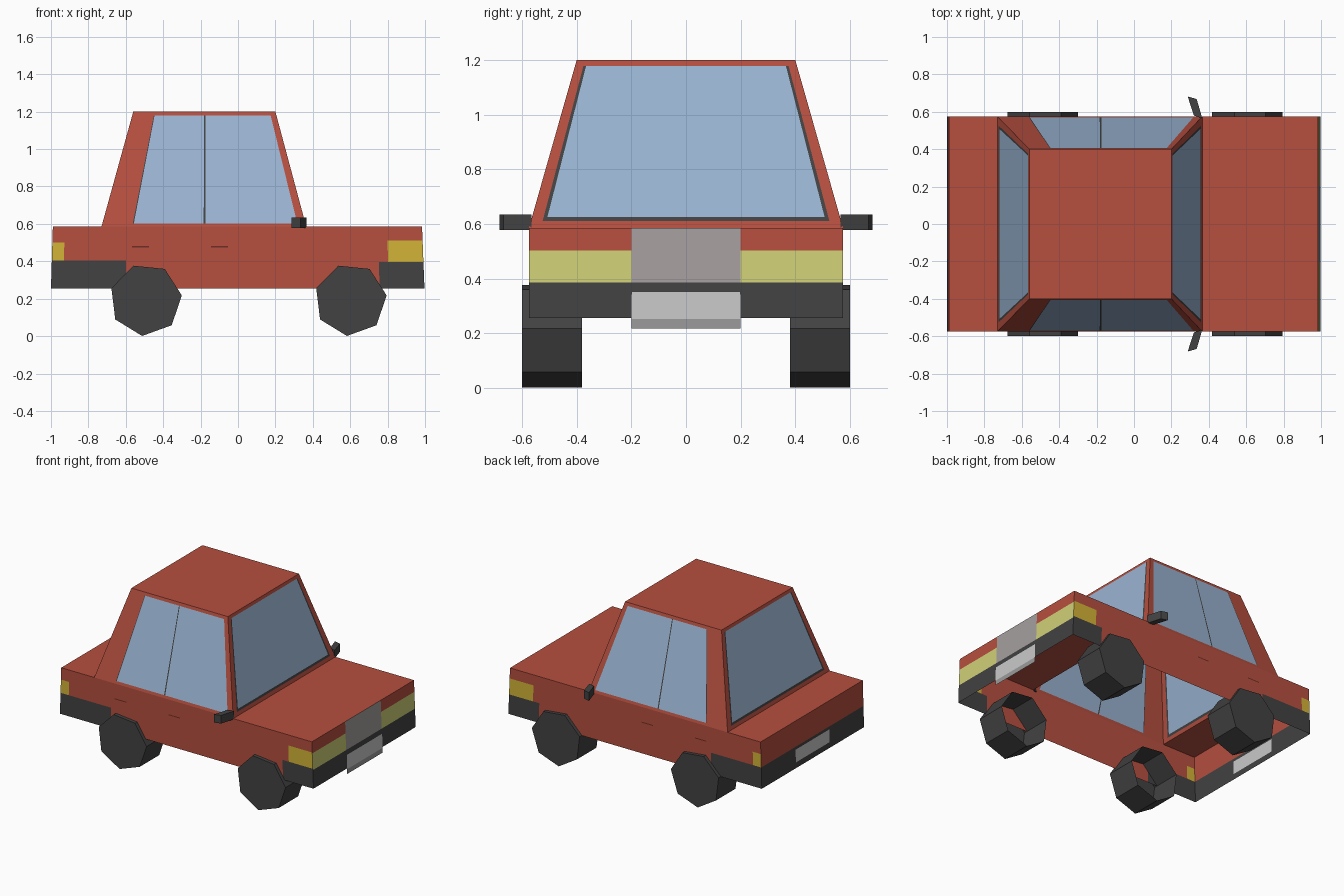
import bpy, bmesh, math
from mathutils import Vector

if "Cube" in bpy.data.objects:
    bpy.data.objects.remove(bpy.data.objects["Cube"])


def srgb(r, g, b):
    return tuple(((c / 255 + 0.055) / 1.055) ** 2.4 for c in (r, g, b)) + (1,)


COLOURS = {
    "red paint": srgb(182, 79, 63),
    "dark rubber": srgb(66, 66, 66),
    "window glass": srgb(154, 180, 210),
    "amber lamp": srgb(212, 180, 55),
    "headlight": srgb(208, 208, 120),
    "grille grey": srgb(166, 159, 159),
    "plate grey": srgb(202, 202, 202),
    "lower plate grey": srgb(155, 155, 155),
    "handle dark red": srgb(110, 45, 38),
}
MATS = []
for name, col in COLOURS.items():
    m = bpy.data.materials.new(name)
    m.diffuse_color = col
    m.use_nodes = True
    m.node_tree.nodes["Principled BSDF"].inputs["Base Color"].default_value = m.diffuse_color
    MATS.append(m)
RED, DARK, GLASS, AMBER, LAMP, GRILLE, PLATE, LOWER, HANDLE = range(9)


def finish(name, bm, mat=None):
    me = bpy.data.meshes.new(name)
    bmesh.ops.remove_doubles(bm, verts=bm.verts, dist=0.0005)
    bm.normal_update()
    for m in MATS if mat is None else [MATS[mat]]:
        me.materials.append(m)
    bm.to_mesh(me)
    bm.free()
    ob = bpy.data.objects.new(name, me)
    bpy.context.collection.objects.link(ob)
    return ob


def panel(bm, corners, us=(0, 1), vs=(0, 1), rule=lambda u, v: RED):
    """Quad (bl, br, tr, tl) cut at the fractions us, vs; coloured by rule at cell centres."""
    bl, br, tr, tl = map(Vector, corners)

    def point(u, v):
        return bl.lerp(br, u).lerp(tl.lerp(tr, u), v)
    grid = [[bm.verts.new(point(u, v)) for u in us] for v in vs]
    for j in range(len(vs) - 1):
        for i in range(len(us) - 1):
            f = bm.faces.new((grid[j][i], grid[j][i + 1], grid[j + 1][i + 1], grid[j + 1][i]))
            f.normal_update()
            if f.normal.dot(f.calc_center_median() - Vector((-0.15, 0, 0.42))) < 0:
                f.normal_flip()
            f.material_index = rule((us[i] + us[i + 1]) / 2, (vs[j] + vs[j + 1]) / 2)


def fractions(values):
    a, b = values[0], values[-1]
    return [(v - a) / (b - a) for v in values]


W, Z0, Z1 = 0.575, 0.255, 0.585
XB, XF = -1.0, 0.997                 # body ends at the bottom
TB, TF = -0.99, 0.984                # body ends at the top


def fx(u):
    return -1 + 2 * u


def fz(v):
    return Z0 + (Z1 - Z0) * v


# Lower body: open-bottomed shell with painted bumpers and lamps
def side_rule(u, v):
    x, z = fx(u), fz(v)
    if x < -0.6 and z < 0.405:
        return DARK
    if x > 0.76 and z < 0.395:
        return DARK
    if (x < -0.935 and z < 0.5) or (x > 0.81 and z < 0.51):
        return AMBER
    return RED


def front_rule(u, v):
    z = fz(v)
    if z < 0.385:
        return DARK
    if abs(u - 0.5) < 0.174:
        return GRILLE
    return LAMP if z < 0.503 else RED


def rear_rule(u, v):
    z = fz(v)
    if abs(u - 0.5) < 0.165 and 0.295 < z < 0.385:
        return PLATE
    return DARK if z < 0.405 else RED


bm = bmesh.new()
for s in (-1, 1):
    y = s * W
    panel(bm, [(XB, y, Z0), (XF, y, Z0), (TF, y, Z1), (TB, y, Z1)],
          fractions([-1, -0.935, -0.6, 0.76, 0.81, 1]),
          fractions([Z0, 0.395, 0.405, 0.5, 0.51, Z1]), side_rule)
panel(bm, [(XF, -W, Z0), (XF, W, Z0), (TF, W, Z1), (TF, -W, Z1)],
      fractions([-W, -0.2, 0.2, W]), fractions([Z0, 0.385, 0.503, Z1]), front_rule)
panel(bm, [(XB, W, Z0), (XB, -W, Z0), (TB, -W, Z1), (TB, W, Z1)],
      fractions([-W, -0.19, 0.19, W]), fractions([Z0, 0.295, 0.385, 0.405, Z1]), rear_rule)
CB, CF = -0.73, 0.365                # cabin foot
panel(bm, [(CF, -W, Z1), (TF, -W, Z1), (TF, W, Z1), (CF, W, Z1)])
panel(bm, [(TB, -W, Z1), (CB, -W, Z1), (CB, W, Z1), (TB, W, Z1)])
finish("car_body", bm)

# Cabin: tapered, with windows cut into each wall
RB, RF, RW, RZ = -0.56, 0.20, 0.40, 1.2


def side_glass(u, v):
    if not (0.15 < u < 0.96 and 0.03 < v < 0.965):
        return RED
    return DARK if abs(u - 0.503) < 0.004 or u < 0.155 else GLASS


def end_glass(u, v):
    if not (0.038 < u < 0.962 and 0.04 < v < 0.965):
        return RED
    return GLASS if 0.05 < u < 0.95 and v > 0.065 else DARK


bm = bmesh.new()
for s in (-1, 1):
    panel(bm, [(CB, s * W, Z1), (CF, s * W, Z1), (RF, s * RW, RZ), (RB, s * RW, RZ)],
          (0, 0.15, 0.155, 0.499, 0.507, 0.96, 1), (0, 0.03, 0.965, 1), side_glass)
for foot, roof in ((CF, RF), (CB, RB)):
    panel(bm, [(foot, -W, Z1), (foot, W, Z1), (roof, RW, RZ), (roof, -RW, RZ)],
          (0, 0.038, 0.05, 0.95, 0.962, 1), (0, 0.04, 0.065, 0.965, 1), end_glass)
panel(bm, [(RB, -RW, RZ), (RF, -RW, RZ), (RF, RW, RZ), (RB, RW, RZ)])
finish("cabin", bm)

# Front number plate, hanging a little below the bumper
bm = bmesh.new()
panel(bm, [(1.0, -0.2, 0.217), (1.0, 0.2, 0.217), (0.999, 0.2, 0.353), (0.999, -0.2, 0.353)],
      (0, 1), (0, 0.25, 1), lambda u, v: LOWER if v < 0.25 else PLATE)
finish("front_plate", bm)

# Wheels: seven-sided, capped outside and open inside
R = 0.194
for end, cx in (("rear", -0.493), ("front", 0.602)):
    for side, s in (("left", 1), ("right", -1)):
        bm = bmesh.new()
        rings = []
        for y in (0.38, 0.6):
            rings.append([bm.verts.new((cx + R * math.cos(math.radians(7) + k * math.tau / 7), s * y,
                                        R + R * math.sin(math.radians(7) + k * math.tau / 7)))
                          for k in range(7)])
        a, b = rings
        bm.faces.new(b)
        for k in range(7):
            n = (k + 1) % 7
            bm.faces.new((a[k], a[n], b[n], b[k]))
        bmesh.ops.recalc_face_normals(bm, faces=bm.faces)
        finish(f"{end}_{side}_wheel", bm, DARK)

# Wing mirrors: swept-back prisms
for side, s in (("left", 1), ("right", -1)):
    bm = bmesh.new()
    outline = [(0.365, 0.565), (0.335, 0.668), (0.287, 0.682), (0.32, 0.58)]
    f = bm.faces.new([bm.verts.new((x, s * y, 0.577)) for x, y in outline])
    ext = bmesh.ops.extrude_face_region(bm, geom=[f])
    bmesh.ops.translate(bm, vec=(0, 0, 0.058),
                        verts=[v for v in ext["geom"] if isinstance(v, bmesh.types.BMVert)])
    bmesh.ops.recalc_face_normals(bm, faces=bm.faces)
    finish(f"{side}_mirror", bm, DARK)

# Door handles: thin plates on both sides
bm = bmesh.new()
for s in (-1, 1):
    y = s * (W + 0.002)
    for x in (-0.567, -0.145):
        panel(bm, [(x, y, 0.474), (x + 0.091, y, 0.474), (x + 0.091, y, 0.481), (x, y, 0.481)])
finish("door_handles", bm, HANDLE)
